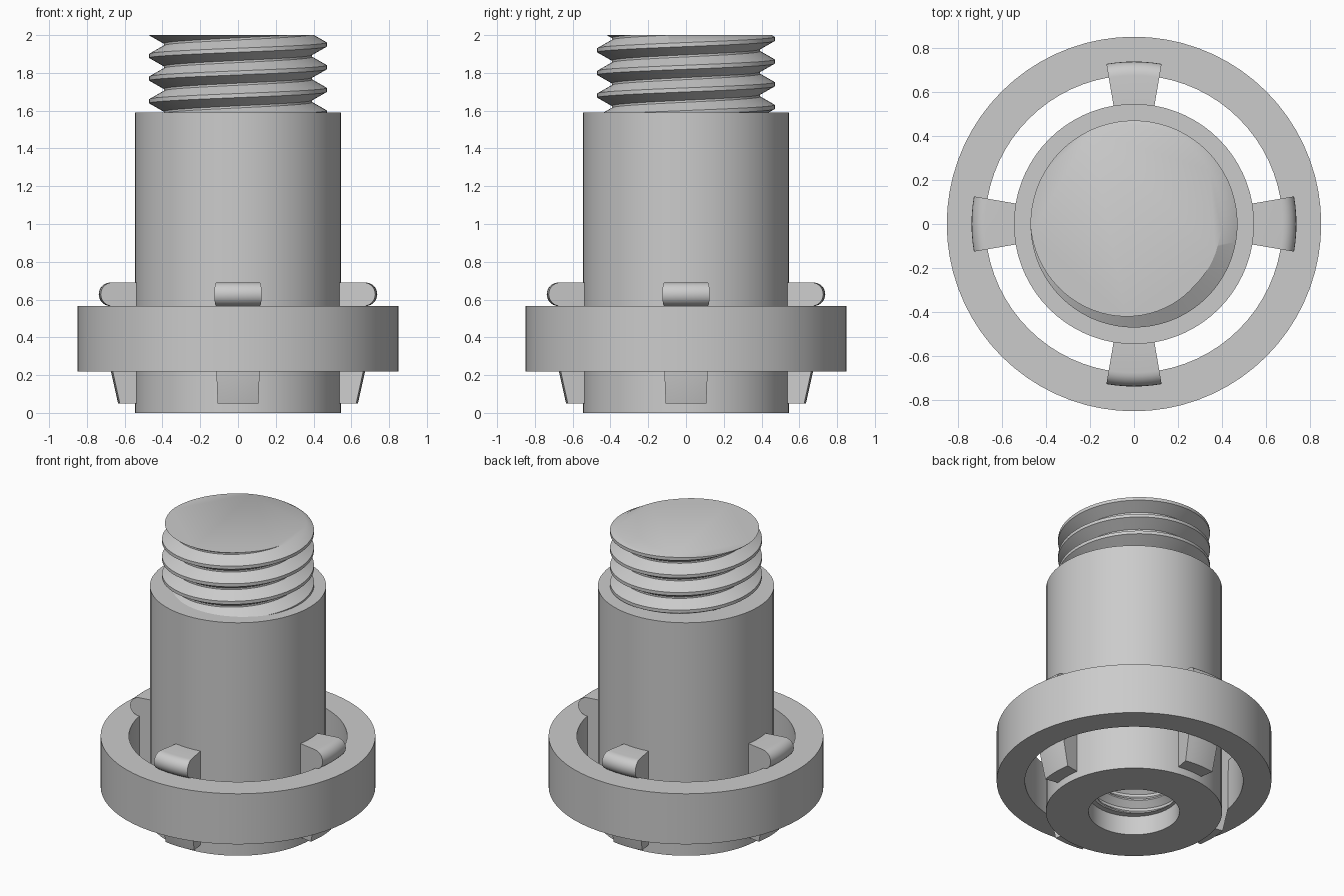
import bpy, bmesh
from math import cos, sin, pi, tau, radians

if "Cube" in bpy.data.objects:
    bpy.data.objects.remove(bpy.data.objects["Cube"])

SEG = 72


def finish(name, bm):
    bmesh.ops.recalc_face_normals(bm, faces=bm.faces)
    me = bpy.data.meshes.new(name)
    bm.to_mesh(me)
    bm.free()
    ob = bpy.data.objects.new(name, me)
    bpy.context.collection.objects.link(ob)
    return ob


def activate(ob):
    bpy.ops.object.select_all(action='DESELECT')
    ob.select_set(True)
    bpy.context.view_layer.objects.active = ob


def smooth(ob):
    activate(ob)
    bpy.ops.object.shade_smooth_by_angle(angle=radians(30))


def sweep(bm, profile, a0, a1, segs):
    """Turn a closed (r, z) profile round the z axis; a partial turn gets end caps."""
    full = a1 - a0 > tau - 1e-6
    n = len(profile)
    rows = []
    for i in range(segs if full else segs + 1):
        a = a0 + (a1 - a0) * i / segs
        rows.append([bm.verts.new((r * cos(a), r * sin(a), z)) for r, z in profile])
    for i in range(segs):
        p, q = rows[i], rows[(i + 1) % len(rows)]
        for j in range(n):
            k = (j + 1) % n
            bm.faces.new((p[j], q[j], q[k], p[k]))
    if not full:
        bm.faces.new(rows[0])
        bm.faces.new(rows[-1])


def cylinder(name, r, z0, z1):
    bm = bmesh.new()
    bmesh.ops.create_cone(bm, cap_ends=True, segments=SEG, radius1=r, radius2=r, depth=z1 - z0)
    bmesh.ops.translate(bm, vec=(0, 0, (z0 + z1) / 2), verts=bm.verts)
    return finish(name, bm)


def threaded_rod(name, root, crest, pitch, z0, z1, phase):
    """Closed right-handed thread solid; phase is the crest height at angle 0."""
    steps = [(-0.09, crest), (0.09, crest), (0.455, root), (0.545, root)]
    turns = int((z1 - z0) / pitch) + 5
    start = phase + pitch * (int((z0 - phase) / pitch) - 2)
    bm = bmesh.new()
    cols = []
    for i in range(SEG + 1):
        a = tau * i / SEG
        cols.append([bm.verts.new((r * cos(a), r * sin(a), start + pitch * (t + u + i / SEG)))
                     for t in range(turns) for u, r in steps])
    for p, q in zip(cols, cols[1:]):
        for j in range(len(p) - 1):
            bm.faces.new((p[j], q[j], q[j + 1], p[j + 1]))
    bmesh.ops.remove_doubles(bm, verts=bm.verts, dist=1e-5)
    for z, n in ((z0, -1), (z1, 1)):
        res = bmesh.ops.bisect_plane(bm, geom=bm.verts[:] + bm.edges[:] + bm.faces[:], dist=1e-6,
                                     plane_co=(0, 0, z), plane_no=(0, 0, n), clear_outer=True)
        edges = [e for e in res['geom_cut'] if isinstance(e, bmesh.types.BMEdge)]
        bmesh.ops.edgeloop_fill(bm, edges=edges)
    return finish(name, bm)


# Main barrel with a threaded blind bore underneath
body = cylinder("barrel", 0.545, 0, 1.59)
cutters = [threaded_rod("bore_thread_cutter", 0.24, 0.28, 0.1, 0.1, 0.6, 0.013),
           cylinder("bore_entry_cutter", 0.281, -0.1, 0.13)]
for c in cutters:
    c.hide_render = True
    mod = body.modifiers.new("bore", 'BOOLEAN')
    mod.operation = 'DIFFERENCE'
    mod.solver = 'EXACT'
    mod.object = c
    activate(body)
    bpy.ops.object.modifier_apply(modifier=mod.name)
for c in cutters:
    bpy.data.objects.remove(c)
smooth(body)

# External thread on top
smooth(threaded_rod("top_thread", 0.393, 0.47, 0.12, 1.585, 2.0, 1.83))

# Loose collar held by the lugs
bm = bmesh.new()
sweep(bm, [(0.675, 0.22), (0.85, 0.22), (0.85, 0.565), (0.675, 0.565)], 0, tau, SEG)
smooth(finish("collar_ring", bm))

# Four retaining lugs: tapered foot, straight web, rounded hook on top
profile = [(0.53, 0.05), (0.635, 0.05), (0.673, 0.22)]
profile += [(0.675 + 0.0625 * cos(a), 0.628 + 0.0625 * sin(a))
            for a in (-pi / 2 + pi * i / 12 for i in range(13))]
profile += [(0.53, 0.6905)]
half = radians(9.8)
for k, side in enumerate(("right", "back", "left", "front")):
    bm = bmesh.new()
    sweep(bm, profile, k * pi / 2 - half, k * pi / 2 + half, 6)
    smooth(finish("lug_" + side, bm))
